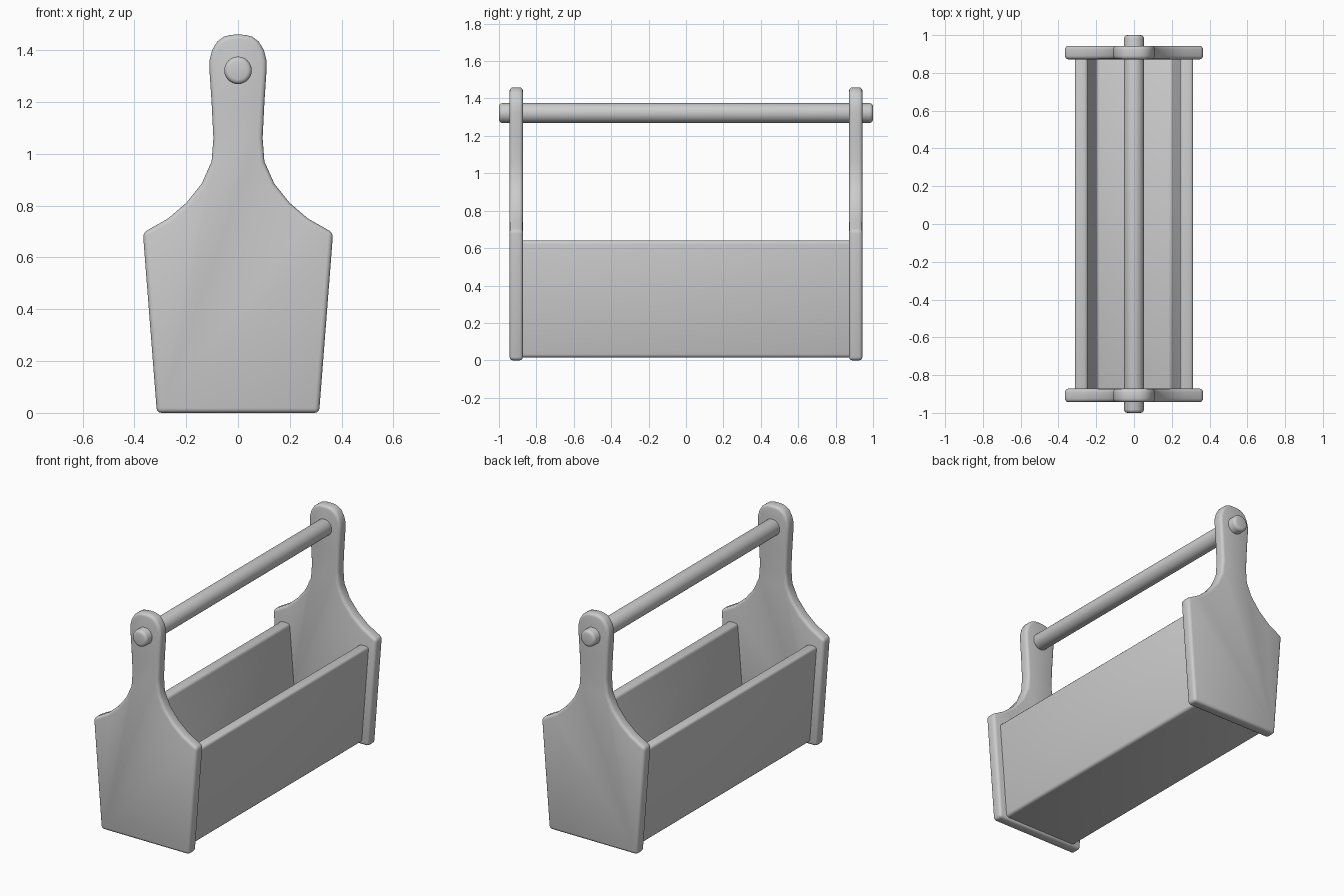
import bpy, bmesh, math

if "Cube" in bpy.data.objects:
    bpy.data.objects.remove(bpy.data.objects["Cube"])


def finish(obj, bevel, segments=3):
    """Round the hard edges and shade smoothly."""
    mod = obj.modifiers.new("rounding", 'BEVEL')
    mod.width = bevel
    mod.segments = segments
    mod.limit_method = 'ANGLE'
    mod.angle_limit = math.radians(40)
    mod.use_clamp_overlap = False
    bpy.ops.object.select_all(action='DESELECT')
    bpy.context.view_layer.objects.active = obj
    obj.select_set(True)
    bpy.ops.object.modifier_apply(modifier=mod.name)
    bpy.ops.object.shade_smooth_by_angle(angle=math.radians(40))


def extrude_profile(name, half, y0, y1, bevel):
    """Mirror a half outline (x, z) in x and extrude it along y."""
    outline = half + [(-x, z) for x, z in reversed(half) if x > 0]
    bm = bmesh.new()
    face = bm.faces.new([bm.verts.new((x, y0, z)) for x, z in outline])
    ext = bmesh.ops.extrude_face_region(bm, geom=[face])
    moved = [v for v in ext["geom"] if isinstance(v, bmesh.types.BMVert)]
    bmesh.ops.translate(bm, verts=moved, vec=(0, y1 - y0, 0))
    bmesh.ops.recalc_face_normals(bm, faces=bm.faces)
    mesh = bpy.data.meshes.new(name)
    bm.to_mesh(mesh)
    bm.free()
    obj = bpy.data.objects.new(name, mesh)
    bpy.context.collection.objects.link(obj)
    finish(obj, bevel)


# End panels: tapered box end, curved shoulder, neck and round head
end_half = [(0.313, 0), (0.367, 0.695), (0.27, 0.75), (0.2, 0.81),
            (0.14, 0.885), (0.102, 0.97), (0.095, 1.06), (0.102, 1.2),
            (0.11, 1.32), (0.11, 1.36), (0.1, 1.4), (0.08, 1.433),
            (0.055, 1.452), (0.028, 1.459), (0, 1.46)]
for name, side in (("front_end_panel", -1), ("back_end_panel", 1)):
    extrude_profile(name, end_half, side * 0.872, side * 0.943, 0.018)

# Tray: floor and two slanted side boards as one U section
tray_half = [(0.265, 0.015), (0.315, 0.64), (0.245, 0.64), (0.2, 0.08)]
extrude_profile("tray", tray_half, -0.89, 0.89, 0.018)

# Carrying rod through both heads
bpy.ops.mesh.primitive_cylinder_add(vertices=32, radius=0.053, depth=2,
                                    location=(0, 0, 1.322),
                                    rotation=(math.pi / 2, 0, 0))
rod = bpy.context.object
rod.name = "handle_rod"
finish(rod, 0.018)
